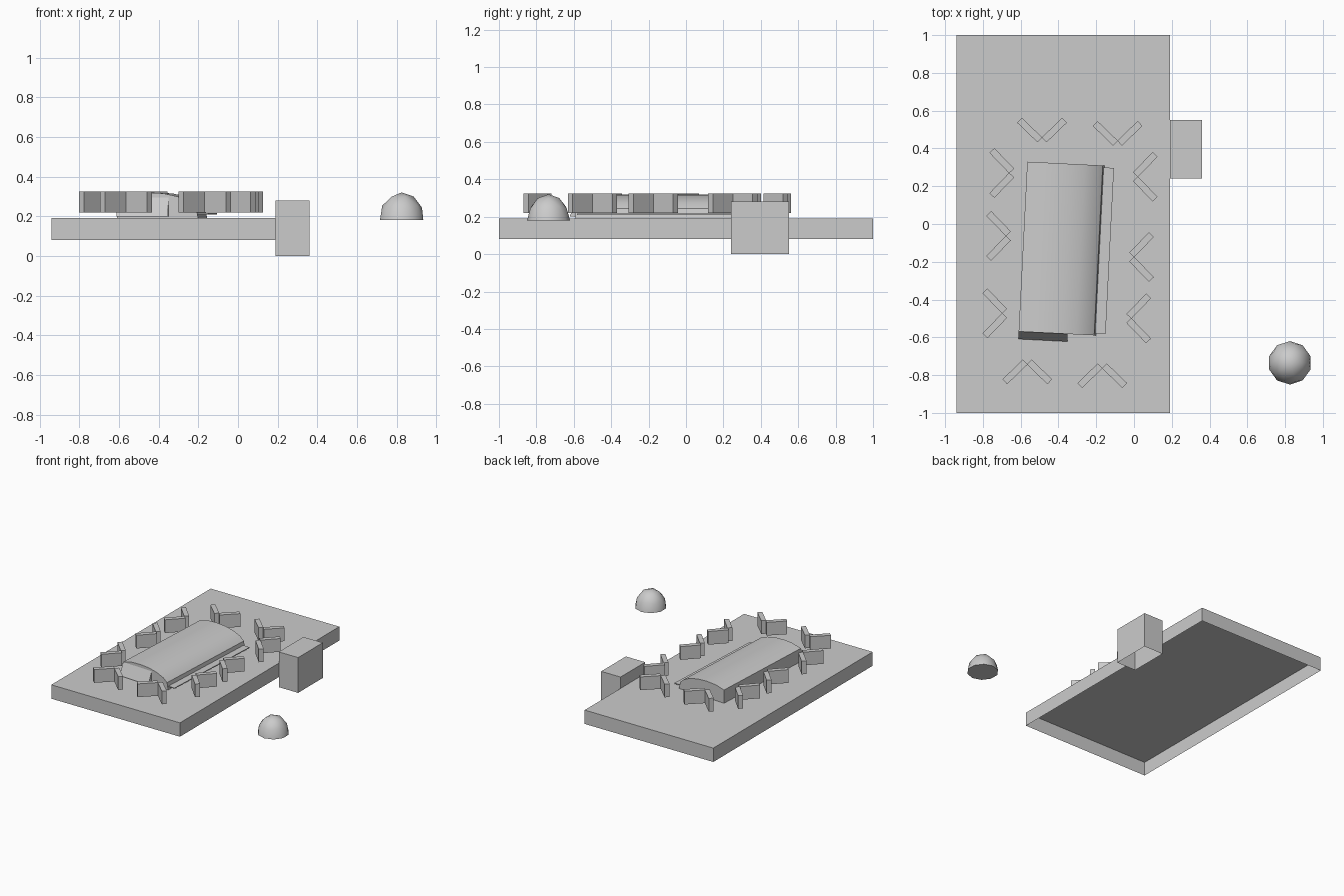
import bpy, bmesh, math
from mathutils import Matrix, Vector

cube = bpy.data.objects.get("Cube")
if cube:
    bpy.data.objects.remove(cube, do_unlink=True)

grey = bpy.data.materials.new("plain grey")
grey.use_nodes = True
colour = (0.6, 0.6, 0.6, 1)
grey.diffuse_color = colour
grey.node_tree.nodes["Principled BSDF"].inputs["Base Color"].default_value = colour


def finish(name, bm, smooth=None):
    """Turn a bmesh into a named grey object."""
    mesh = bpy.data.meshes.new(name)
    bm.to_mesh(mesh)
    bm.free()
    mesh.materials.append(grey)
    obj = bpy.data.objects.new(name, mesh)
    bpy.context.collection.objects.link(obj)
    if smooth:
        bpy.ops.object.select_all(action='DESELECT')
        obj.select_set(True)
        bpy.context.view_layer.objects.active = obj
        bpy.ops.object.shade_smooth_by_angle(angle=math.radians(smooth))
    return obj


def add_box(bm, centre, size, angle=0, open_bottom=False):
    """Add a box turned about z, optionally without its bottom face."""
    matrix = (Matrix.Translation(centre) @ Matrix.Rotation(angle, 4, 'Z')
              @ Matrix.Diagonal((*size, 1)))
    verts = bmesh.ops.create_cube(bm, size=1, matrix=matrix)["verts"]
    if open_bottom:
        faces = {f for v in verts for f in v.link_faces}
        low = [f for f in faces if f.normal.z < -0.9
               or all(v.co.z < centre[2] for v in f.verts)]
        bmesh.ops.delete(bm, geom=low, context='FACES_ONLY')


# Floor slab and side block, both hollow underneath
for name, centre, size in (
        ("floor_slab", (-0.375, 0, 0.135), (1.13, 2, 0.11)),
        ("side_block", (0.275, 0.395, 0.145), (0.17, 0.31, 0.28))):
    bm = bmesh.new()
    add_box(bm, centre, size, open_bottom=True)
    finish(name, bm)

# Table: arched section swept along its length, slightly turned
turn = Matrix.Translation((-0.383, -0.13, 0)) @ Matrix.Rotation(math.radians(-2.9), 4, 'Z')
half_length = 0.45
section = [(-0.205, 0.19), (-0.205, 0.295), (-0.13, 0.315), (-0.05, 0.32),
           (0.03, 0.315), (0.1, 0.3), (0.16, 0.275), (0.195, 0.245), (0.205, 0.19)]
bm = bmesh.new()
end = bm.faces.new([bm.verts.new((x, half_length, z)) for x, z in section])
swept = bmesh.ops.extrude_face_region(bm, geom=[end], use_keep_orig=True)
bmesh.ops.translate(bm, vec=(0, -2 * half_length, 0),
                    verts=[g for g in swept["geom"] if isinstance(g, bmesh.types.BMVert)])
bmesh.ops.recalc_face_normals(bm, faces=bm.faces)
finish("table_body", bm, 35).matrix_world = turn

# Thin sheet that sticks out from under the table
bm = bmesh.new()
add_box(bm, (0.025, 0, 0.213), (0.46, 0.88, 0.006))
finish("table_under_sheet", bm).matrix_world = turn

# Sloping flap at the front end of the table
bm = bmesh.new()
side = [(-0.45, 0.2), (-0.45, 0.295), (-0.49, 0.2)]
flap = bm.faces.new([bm.verts.new((-0.205, y, z)) for y, z in side])
swept = bmesh.ops.extrude_face_region(bm, geom=[flap], use_keep_orig=True)
bmesh.ops.translate(bm, vec=(0.26, 0, 0),
                    verts=[g for g in swept["geom"] if isinstance(g, bmesh.types.BMVert)])
bmesh.ops.recalc_face_normals(bm, faces=bm.faces)
finish("table_front_flap", bm).matrix_world = turn

# Chairs: two upright panels in a V whose point faces the table
chairs = {
    "left_row": (180, [(0.06, 0.25), (0.04, -0.175), (0.025, -0.5)]),
    "right_row": (0, [(-0.7, 0.27), (-0.717, -0.063), (-0.737, -0.473)]),
    "back_row": (-90, [(-0.487, 0.497), (-0.087, 0.48)]),
    "front_row": (90, [(-0.565, -0.783), (-0.168, -0.803)]),
}
for row, (heading, places) in chairs.items():
    heading = math.radians(heading)
    for number, (x, y) in enumerate(places, 1):
        bm = bmesh.new()
        for sign in (-1, 1):
            offset = Matrix.Rotation(heading, 3, 'Z') @ Vector((0, sign * 0.065, 0))
            add_box(bm, Vector((x, y, 0.272)) + offset, (0.15, 0.036, 0.105),
                    heading - sign * math.radians(46))
        finish(f"chair_{row}_{number}", bm)

# Low-poly dome floating beside the slab
bm = bmesh.new()
bmesh.ops.create_icosphere(bm, subdivisions=2, radius=0.115)
bmesh.ops.bisect_plane(bm, geom=bm.verts[:] + bm.edges[:] + bm.faces[:], dist=0.001,
                       plane_co=(0, 0, 0), plane_no=(0, 0, 1), clear_inner=True)
bmesh.ops.holes_fill(bm, edges=[e for e in bm.edges if e.is_boundary])
bmesh.ops.recalc_face_normals(bm, faces=bm.faces)
bmesh.ops.scale(bm, vec=(1, 1, 1.22), verts=bm.verts)
bmesh.ops.translate(bm, vec=(0.825, -0.735, 0.18), verts=bm.verts)
finish("dome", bm, 60)

# Rest the lowest part on the ground
bpy.data.objects["side_block"].location.z = -0.005
